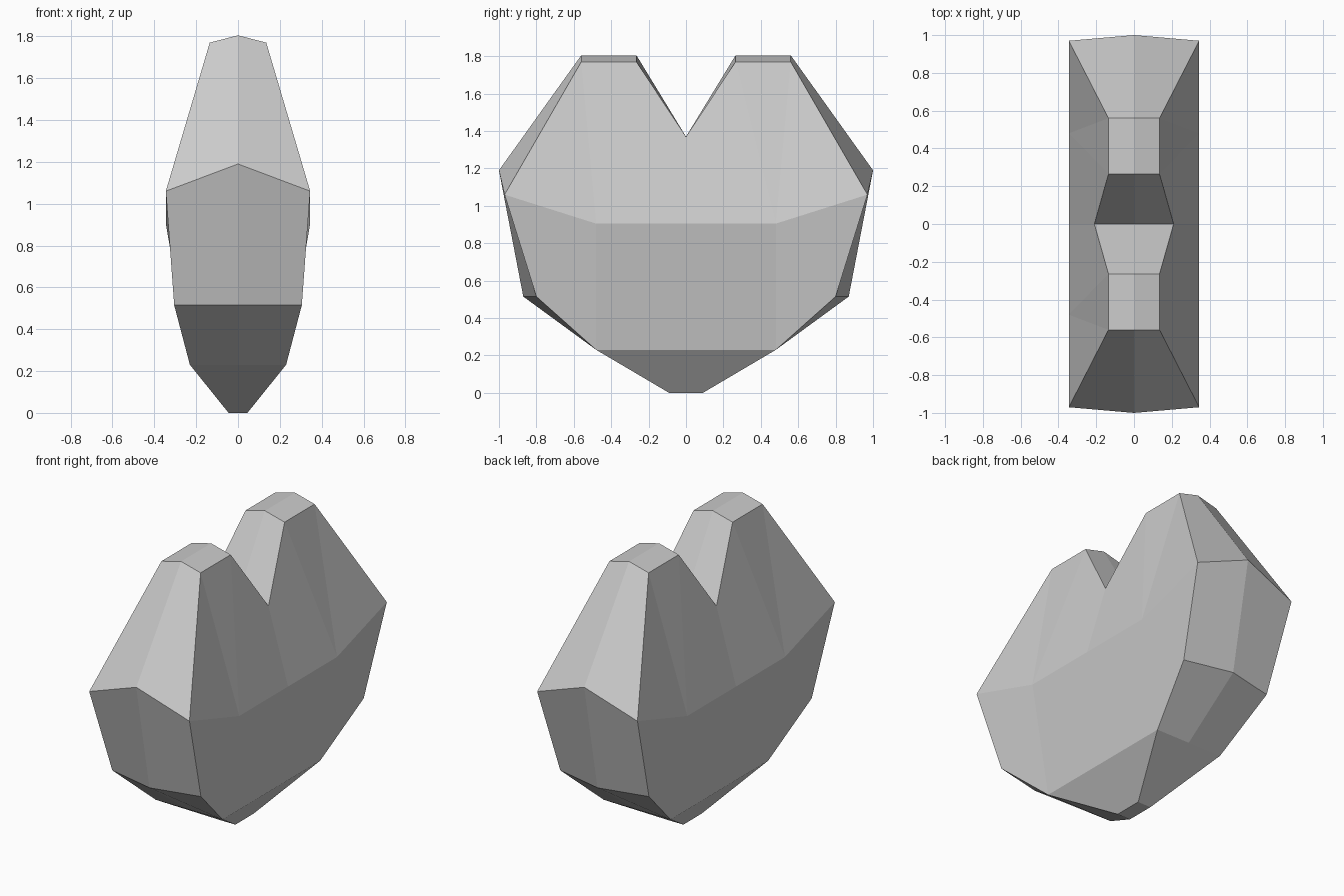
import bpy, bmesh

if "Cube" in bpy.data.objects:
    bpy.data.objects.remove(bpy.data.objects["Cube"])

# Quarter outline of the heart, notch to base: y, (rim z, side z), side half-width x
profile = [
    (0.00, 0.00, 1.37, 1.37, 0.21),
    (0.265, 0.265, 1.805, 1.77, 0.135),
    (0.56, 0.56, 1.805, 1.77, 0.135),
    (1.00, 0.97, 1.19, 1.06, 0.345),
    (0.87, 0.80, 0.515, 0.515, 0.305),
    (0.48, 0.48, 0.23, 0.23, 0.23),
    (0.09, 0.09, 0.00, 0.00, 0.045),
    (0.00, 0.00, 0.00, 0.00, 0.045),
]

bm = bmesh.new()
rim = [bm.verts.new((0, yr, zr)) for yr, ys, zr, zs, x in profile]
side = [bm.verts.new((x, ys, zs)) for yr, ys, zr, zs, x in profile]

# Rim strip
for i in range(len(profile) - 1):
    bm.faces.new((rim[i], rim[i + 1], side[i + 1], side[i]))

# Side facets around the widest crease
belly = bm.verts.new((0.345, 0.48, 0.905))
belly_mid = bm.verts.new((0.345, 0, 0.905))
low_mid = bm.verts.new((0.23, 0, 0.23))
for f in ((side[0], side[1], belly, belly_mid),
          (side[1], side[2], belly),
          (side[2], side[3], belly),
          (side[3], side[4], side[5], belly),
          (belly, side[5], low_mid, belly_mid),
          (side[5], side[6], side[7], low_mid)):
    bm.faces.new(f)

# Mirror the quarter across x and y
for axis in (0, 1):
    dup = bmesh.ops.duplicate(bm, geom=bm.verts[:] + bm.edges[:] + bm.faces[:])["geom"]
    for v in dup:
        if isinstance(v, bmesh.types.BMVert):
            v.co[axis] *= -1
    bmesh.ops.remove_doubles(bm, verts=bm.verts[:], dist=0.0005)
bmesh.ops.recalc_face_normals(bm, faces=bm.faces[:])

mesh = bpy.data.meshes.new("faceted_heart")
bm.to_mesh(mesh)
bm.free()
bpy.context.collection.objects.link(bpy.data.objects.new("faceted_heart", mesh))
